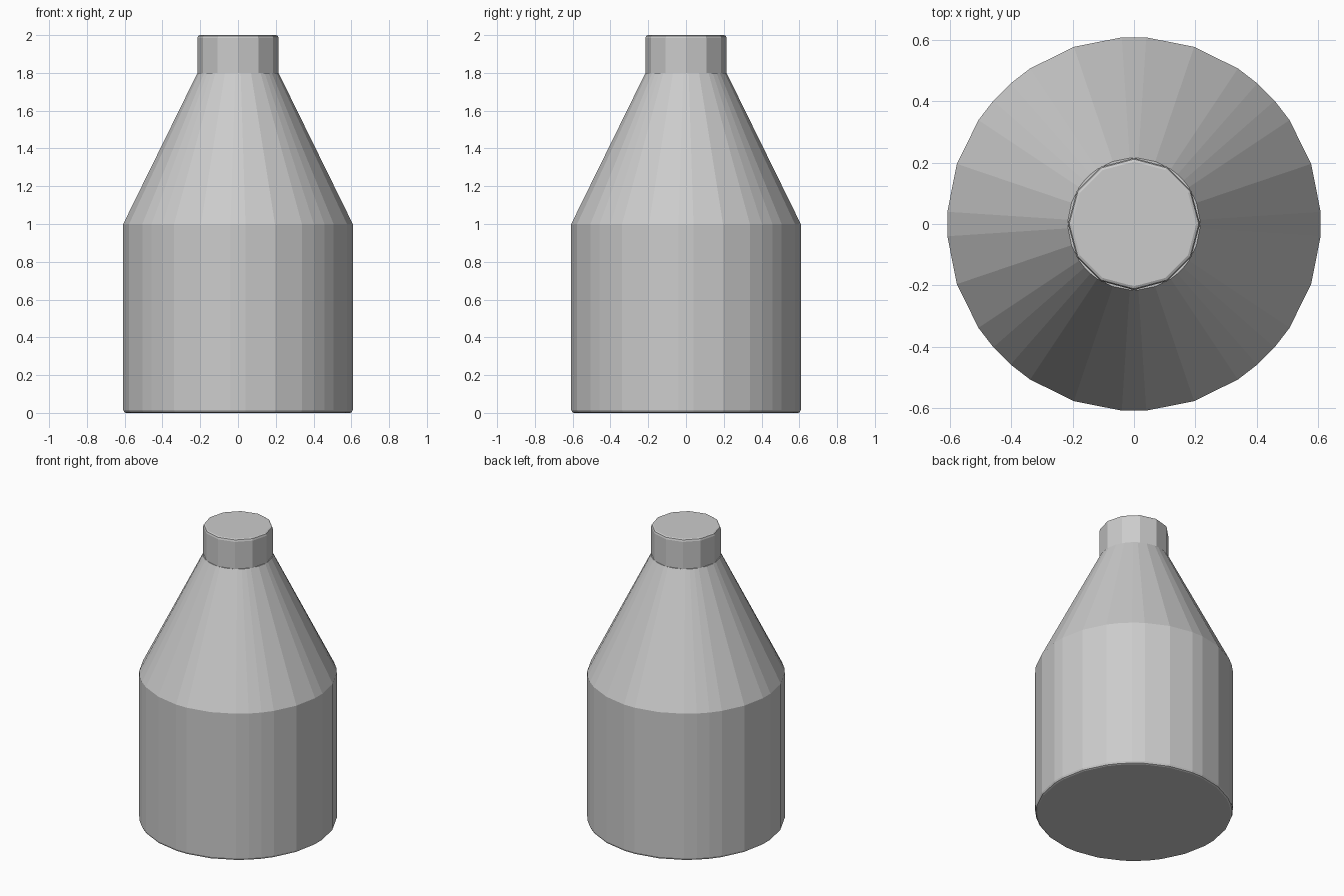
import bpy
import bmesh
import math

cube = bpy.data.objects.get("Cube")
if cube:
    bpy.data.objects.remove(cube)

grey = bpy.data.materials.new("plain_grey")
grey.use_nodes = True
colour = (0.6, 0.6, 0.6, 1)
grey.diffuse_color = colour
grey.node_tree.nodes["Principled BSDF"].inputs["Base Color"].default_value = colour


def turned_part(name, profile, angles):
    """Stack rings of (radius, height) and close both ends."""
    bm = bmesh.new()
    rings = [[bm.verts.new((r * math.cos(a), r * math.sin(a), z)) for a in angles]
             for r, z in profile]
    count = len(angles)
    for low, high in zip(rings, rings[1:]):
        for i in range(count):
            j = (i + 1) % count
            bm.faces.new((low[i], low[j], high[j], high[i]))
    bm.faces.new(rings[0][::-1])
    bm.faces.new(rings[-1])
    mesh = bpy.data.meshes.new(name)
    bm.to_mesh(mesh)
    bm.free()
    mesh.materials.append(grey)
    obj = bpy.data.objects.new(name, mesh)
    bpy.context.collection.objects.link(obj)
    return obj


# Uneven facets, repeated in each quarter turn
quarter = (3.75, 18.75, 33.75, 41.25, 48.75, 56.25, 71.25, 86.25)
body_angles = [math.radians(90 * q + a) for q in range(4) for a in quarter]
neck_angles = [math.tau * i / 12 for i in range(12)]

# Cylinder with a softened base edge and a tapering shoulder
turned_part("bottle_body",
            [(0.595, 0), (0.604, 0.004), (0.609, 0.016), (0.609, 1.0), (0.215, 1.8)],
            body_angles)

# Short closed neck with a softened rim
turned_part("bottle_neck",
            [(0.215, 1.78), (0.215, 1.984), (0.211, 1.996), (0.203, 2.0)],
            neck_angles)
